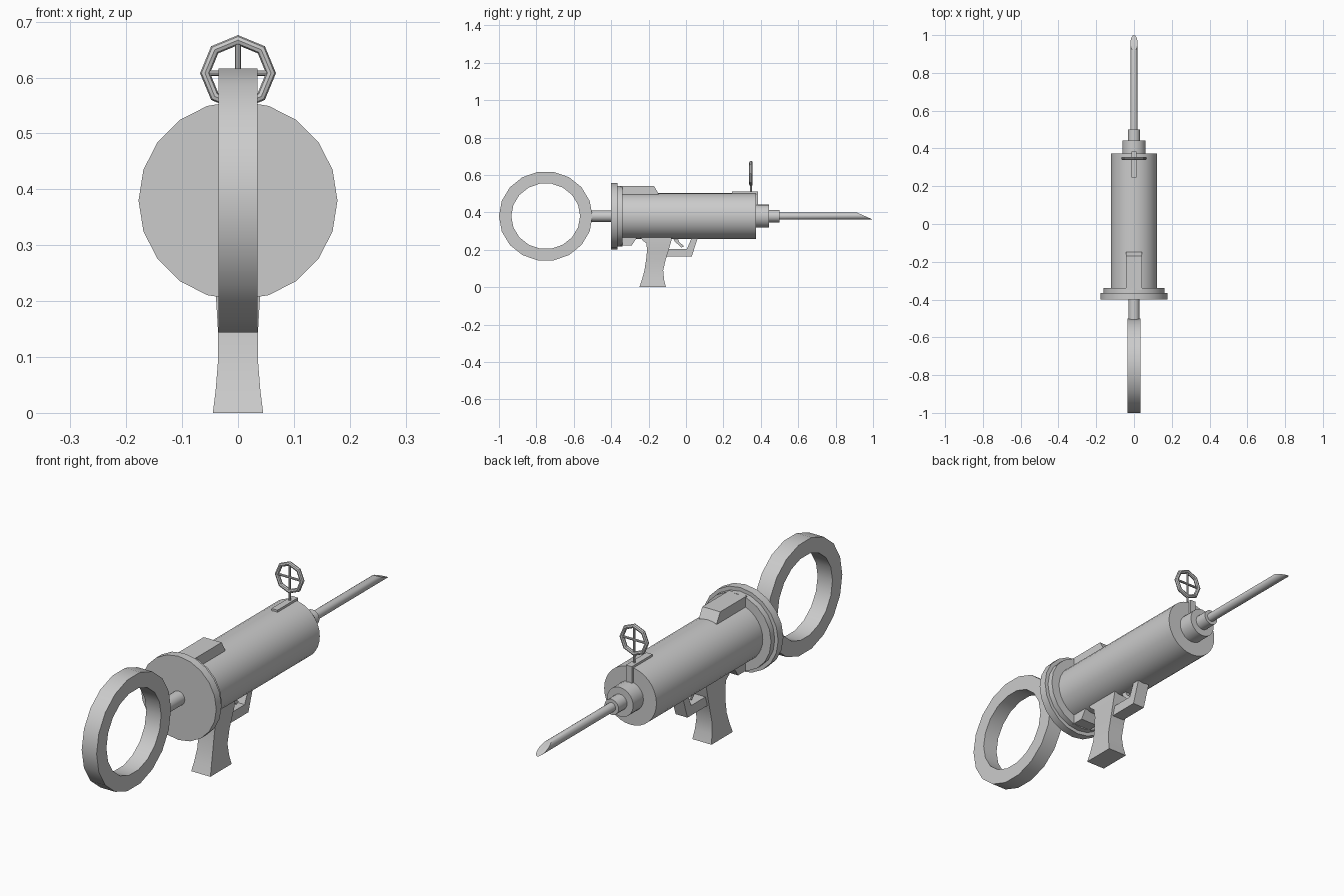
import bpy, bmesh, math
from mathutils import Vector, Matrix

if "Cube" in bpy.data.objects:
    bpy.data.objects.remove(bpy.data.objects["Cube"])

AXIS_Z = 0.38  # height of the barrel axis


def finish(bm, name, smooth=True):
    bmesh.ops.recalc_face_normals(bm, faces=bm.faces)
    me = bpy.data.meshes.new(name)
    bm.to_mesh(me)
    bm.free()
    ob = bpy.data.objects.new(name, me)
    bpy.context.collection.objects.link(ob)
    if smooth:
        bpy.ops.object.select_all(action='DESELECT')
        ob.select_set(True)
        bpy.context.view_layer.objects.active = ob
        bpy.ops.object.shade_smooth_by_angle(angle=math.radians(30))
    return ob


def rod_bm(a, b, r, n):
    a, b = Vector(a), Vector(b)
    d = b - a
    m = Matrix.Translation((a + b) / 2) @ d.to_track_quat('Z', 'Y').to_matrix().to_4x4()
    bm = bmesh.new()
    bmesh.ops.create_cone(bm, cap_ends=True, segments=n, radius1=r, radius2=r,
                          depth=d.length, matrix=m)
    return bm


def barrel_part(name, y0, y1, r, n=20):
    return finish(rod_bm((0, y0, AXIS_Z), (0, y1, AXIS_Z), r, n), name)


def side_profile(name, pts, half):
    """Extrude a (y, z) outline symmetrically across x."""
    bm = bmesh.new()
    f = bm.faces.new([bm.verts.new((-half, y, z)) for y, z in pts])
    g = bmesh.ops.extrude_face_region(bm, geom=[f])
    bmesh.ops.translate(bm, vec=(2 * half, 0, 0),
                        verts=[v for v in g['geom'] if isinstance(v, bmesh.types.BMVert)])
    return finish(bm, name, False)


def loop_skin(name, sections, closed):
    """Skin quads between successive vertex sections."""
    bm = bmesh.new()
    rows = [[bm.verts.new(p) for p in s] for s in sections]
    n = len(rows[0])
    for i in range(len(rows) if closed else len(rows) - 1):
        a, b = rows[i], rows[(i + 1) % len(rows)]
        for j in range(n):
            k = (j + 1) % n
            bm.faces.new((a[j], a[k], b[k], b[j]))
    if not closed:
        bm.faces.new(rows[0])
        bm.faces.new(rows[-1])
    return finish(bm, name)


# Stepped syringe barrel along y
barrel_part("plunger_rod", -0.52, -0.39, 0.03, 16)
barrel_part("rear_flange", -0.40, -0.365, 0.178)
barrel_part("flange_step", -0.367, -0.34, 0.162)
barrel_part("barrel", -0.345, 0.374, 0.123, 32)
barrel_part("nozzle", 0.37, 0.443, 0.062)
barrel_part("needle_collar", 0.44, 0.50, 0.033)

# Needle with slanted tip
bm = rod_bm((0, 0.49, AXIS_Z), (0, 1.03, AXIS_Z), 0.019, 16)
bmesh.ops.bisect_plane(bm, geom=bm.verts[:] + bm.edges[:] + bm.faces[:],
                       plane_co=(0, 1.0, 0.361), plane_no=(0, 0.038, 0.085), clear_outer=True)
bmesh.ops.holes_fill(bm, edges=[e for e in bm.edges if e.is_boundary])
finish(bm, "needle")

# Plunger pull ring
sections = []
for i in range(18):
    a = 2 * math.pi * i / 18
    c, s = math.cos(a), math.sin(a)
    sections.append([(x, -0.75 + ry * c, AXIS_Z + rz * s) for x, ry, rz in
                     ((-0.035, 0.25, 0.24), (0.035, 0.25, 0.24),
                      (0.035, 0.184, 0.176), (-0.035, 0.184, 0.176))])
loop_skin("pull_ring", sections, True)

# Brackets bracing the flange
side_profile("top_bracket", [(-0.35, 0.47), (-0.35, 0.54), (-0.17, 0.54),
                             (-0.147, 0.50), (-0.147, 0.47)], 0.042)
side_profile("bottom_bracket", [(-0.35, 0.29), (-0.35, 0.224), (-0.29, 0.224),
                                (-0.265, 0.262), (-0.265, 0.29)], 0.042)

# Flared pistol grip: z, back y, front y, half width
grip = [(0.0, -0.25, -0.107, 0.045), (0.04, -0.236, -0.117, 0.040), (0.09, -0.222, -0.122, 0.036),
        (0.15, -0.213, -0.108, 0.036), (0.20, -0.208, -0.092, 0.039),
        (0.235, -0.212, -0.082, 0.041), (0.25, -0.232, -0.078, 0.041),
        (0.29, -0.26, -0.072, 0.041)]
loop_skin("grip", [[(-w, b, z), (w, b, z), (w, f, z), (-w, f, z)] for z, b, f, w in grip], False)

# Trigger guard and trigger
side_profile("trigger_guard", [(-0.12, 0.205), (0.005, 0.205), (0.035, 0.275), (0.067, 0.275),
                               (0.03, 0.163), (-0.12, 0.163)], 0.028)
side_profile("trigger", [(-0.075, 0.275), (-0.06, 0.245), (-0.025, 0.212), (-0.01, 0.22),
                         (-0.035, 0.24), (-0.05, 0.275)], 0.01)

# Sight mount folding over the front of the barrel
side_profile("sight_mount", [(0.245, 0.48), (0.245, 0.511), (0.384, 0.511), (0.384, 0.43),
                             (0.36, 0.43), (0.36, 0.48)], 0.014)

# Octagonal sight ring with crosshair
SY, SZ = 0.347, 0.608
sections = []
for i in range(8):
    a = math.pi * i / 4
    sections.append([((0.059 + 0.009 * math.cos(t)) * math.cos(a), SY + 0.009 * math.sin(t),
                      SZ + (0.059 + 0.009 * math.cos(t)) * math.sin(a))
                     for t in (math.pi * j / 4 for j in range(8))])
loop_skin("sight_ring", sections, True)
finish(rod_bm((0, SY, 0.50), (0, SY, SZ + 0.06), 0.005, 8), "sight_post")
finish(rod_bm((-0.06, SY, SZ), (0.06, SY, SZ), 0.005, 8), "sight_crossbar")
